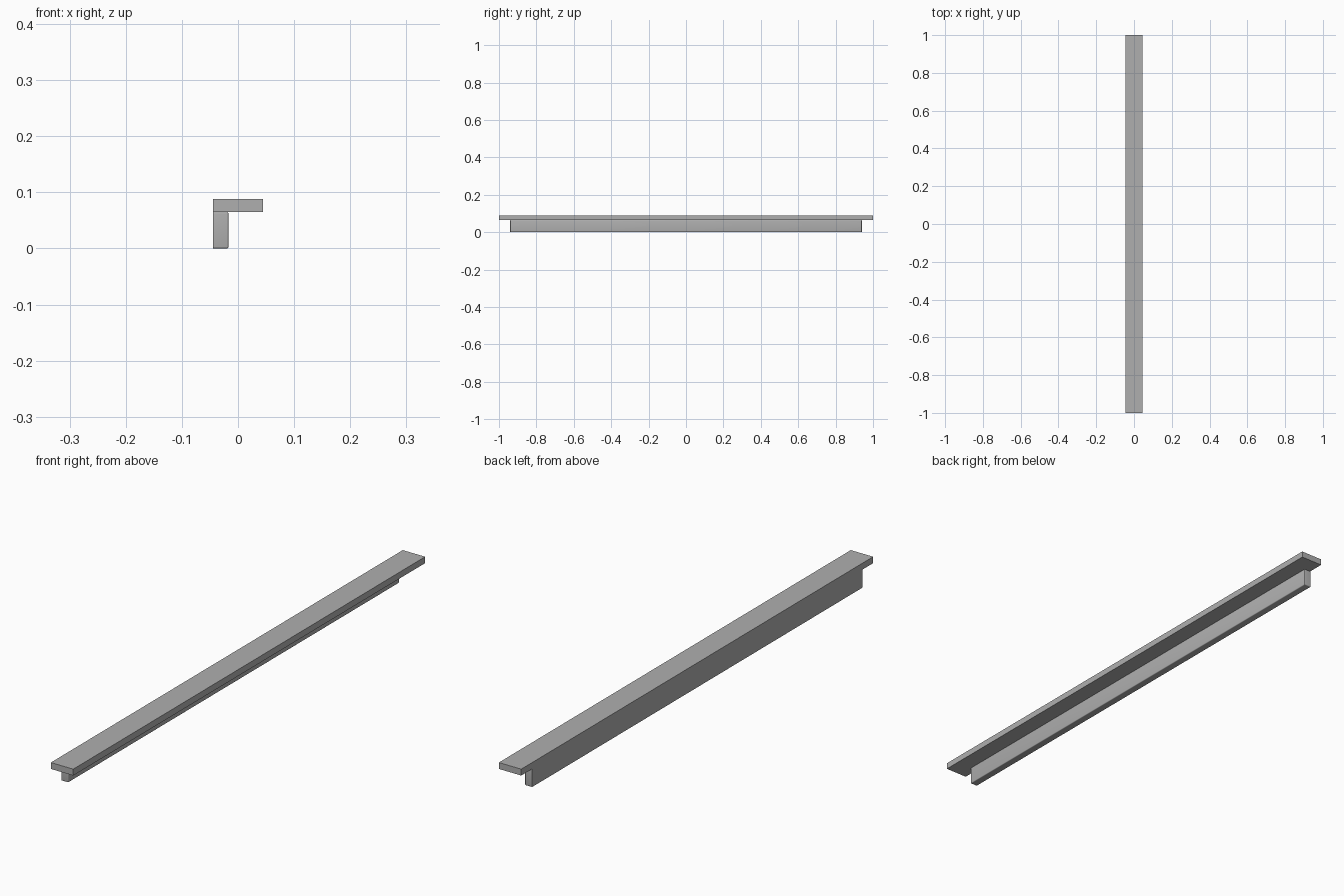
import bpy, bmesh, math

if "Cube" in bpy.data.objects:
    bpy.data.objects.remove(bpy.data.objects["Cube"])

BACK = -0.0445

# Dark grey finish
grey = bpy.data.materials.new("dark_grey")
grey.diffuse_color = (0.43, 0.43, 0.43, 1)
grey.use_nodes = True
grey.node_tree.nodes["Principled BSDF"].inputs["Base Color"].default_value = grey.diffuse_color


def box(name, lo, hi, bevel=0):
    bm = bmesh.new()
    bmesh.ops.create_cube(bm, size=1)
    for v in bm.verts:
        v.co = [(a + b) / 2 + c * (b - a) for a, b, c in zip(lo, hi, v.co)]
    if bevel:
        # soften every edge except those on the flush back face
        edges = [e for e in bm.edges if any(v.co.x > BACK + 0.01 for v in e.verts)]
        bmesh.ops.bevel(bm, geom=edges, offset=bevel, segments=4, profile=0.5, affect='EDGES')
    mesh = bpy.data.meshes.new(name)
    bm.to_mesh(mesh)
    bm.free()
    mesh.materials.append(grey)
    obj = bpy.data.objects.new(name, mesh)
    bpy.context.collection.objects.link(obj)
    return obj


# Flat top board, overhanging the rail at both ends
box("shelf_board", (BACK, -1, 0.065), (0.0445, 1, 0.088))

# Supporting rail, flush with the back; exposed edges softened
rail = box("support_rail", (BACK, -0.94, 0), (-0.017, 0.94, 0.065), bevel=0.003)
bpy.context.view_layer.objects.active = rail
rail.select_set(True)
bpy.ops.object.shade_smooth_by_angle(angle=math.radians(40))
